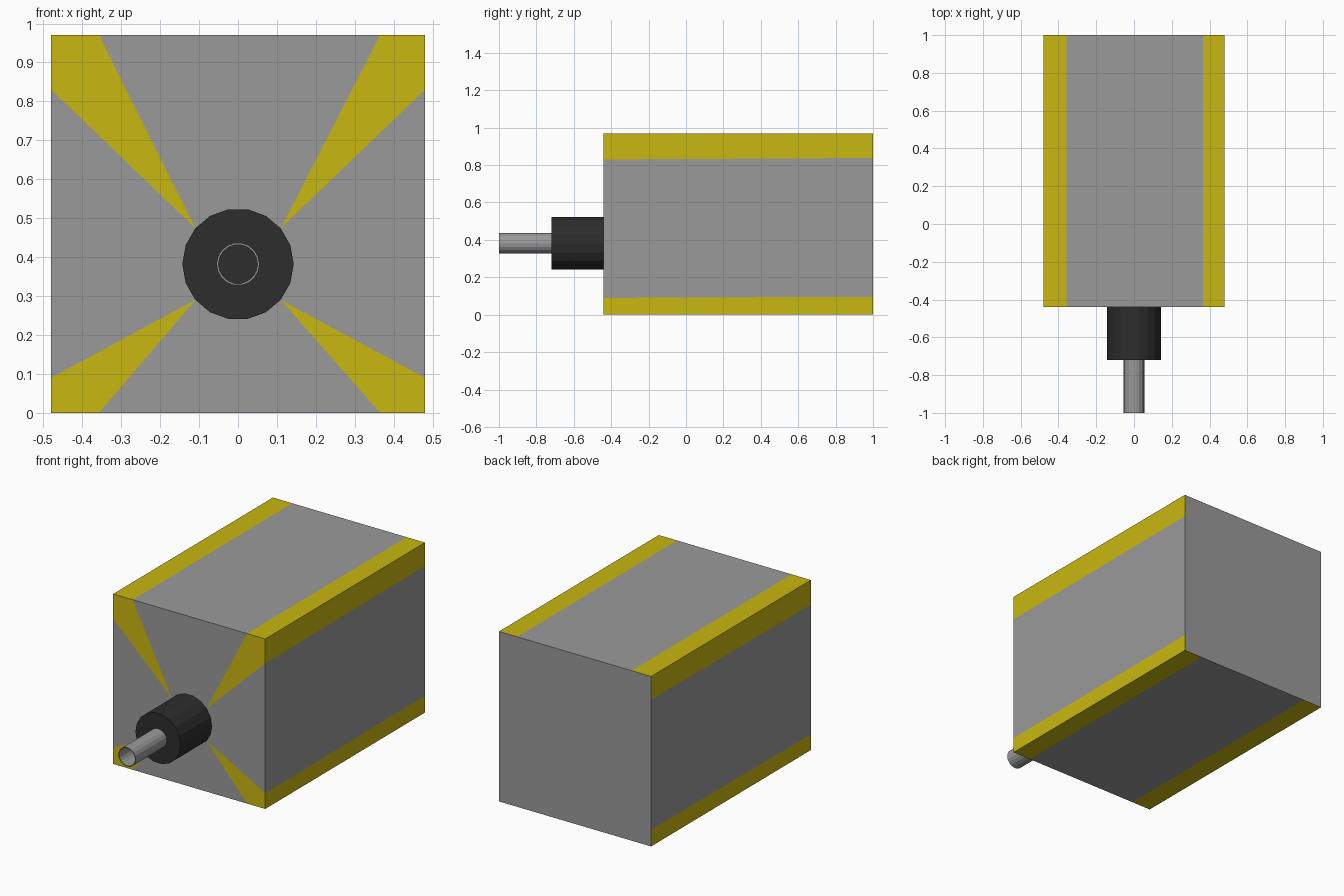
import bpy, bmesh
from math import sin, cos, tau
from mathutils import Vector

if "Cube" in bpy.data.objects:
    bpy.data.objects.remove(bpy.data.objects["Cube"])

FRONT, BACK, HUB_Z, HUB_R, N = -0.44, 1.0, 0.382, 0.143, 18
CENTRE = Vector((0, 0.28, 0.485))


def material(name, rgb):
    m = bpy.data.materials.new(name)
    m.diffuse_color = (*rgb, 1)
    m.use_nodes = True
    m.node_tree.nodes["Principled BSDF"].inputs["Base Color"].default_value = m.diffuse_color
    return m


def ring(r, y):
    return [(r * cos(tau * k / N), y, HUB_Z + r * sin(tau * k / N)) for k in range(N)]


def make(name, polys, mat, open_shell=False):
    bm = bmesh.new()
    for poly in polys:
        bm.faces.new([bm.verts.new(p) for p in poly])
    bmesh.ops.remove_doubles(bm, verts=bm.verts[:], dist=1e-5)
    bmesh.ops.recalc_face_normals(bm, faces=bm.faces[:])
    if open_shell:             # box panels face away from the box centre
        bm.normal_update()
        bad = [f for f in bm.faces if f.normal.dot(f.calc_center_median() - CENTRE) < 0]
        bmesh.ops.reverse_faces(bm, faces=bad)
    me = bpy.data.meshes.new(name)
    bm.to_mesh(me)
    bm.free()
    me.materials.append(mat)
    bpy.context.collection.objects.link(bpy.data.objects.new(name, me))


def outline(y, low, high, left=-0.357, right=0.365):
    w, h = 0.48, 0.97
    pts = [(w, high), (w, h), (right, h), (left, h), (-w, h), (-w, high),
           (-w, low), (-w, 0), (left, 0), (right, 0), (w, 0), (w, low)]
    return [(px, y, pz) for px, pz in pts]


def tube(sections):
    rings = [ring(r, y) for r, y in sections]
    return [(a[k], a[(k + 1) % N], b[(k + 1) % N], b[k])
            for a, b in zip(rings, rings[1:]) for k in range(N)]


steel = material("grey_steel", (0.323, 0.323, 0.323))
yellow = material("yellow_paint", (0.584, 0.474, 0.005))
black = material("black_rubber", (0.026, 0.026, 0.026))

f, b, hub = outline(FRONT, 0.09, 0.83), outline(BACK, 0.096, 0.838), ring(HUB_R, FRONT)
tips = [2, 7, 11, 16]          # hub corners where the painted wedges end
grey, stripes = [b], []

# Long sides: each corner group of three points carries two stripe panels
for i in range(12):
    j = (i + 1) % 12
    (grey if i % 3 == 2 else stripes).append((f[i], f[j], b[j], b[i]))

# Front: a painted wedge at each corner, grey panels between them
for c, tip in enumerate(tips):
    stripes.append([hub[tip]] + f[3 * c:3 * c + 3])
    steps = (tips[(c + 1) % 4] - tip) % N
    arc = [hub[(tip + s) % N] for s in range(steps, -1, -1)]
    grey.append([f[3 * c + 2], f[(3 * c + 3) % 12]] + arc)

make("body_panels", grey, steel, True)
make("corner_stripes", stripes, yellow, True)

# Black collar and the thin-walled open pipe in front of it
make("collar", tube([(HUB_R, FRONT), (HUB_R, -0.72)]) +
     [ring(HUB_R, FRONT), ring(HUB_R, -0.72)], black)
make("pipe", tube([(0.055, -0.72), (0.055, -1.0), (0.05, -1.0),
                   (0.05, -0.72), (0.055, -0.72)]), steel)
